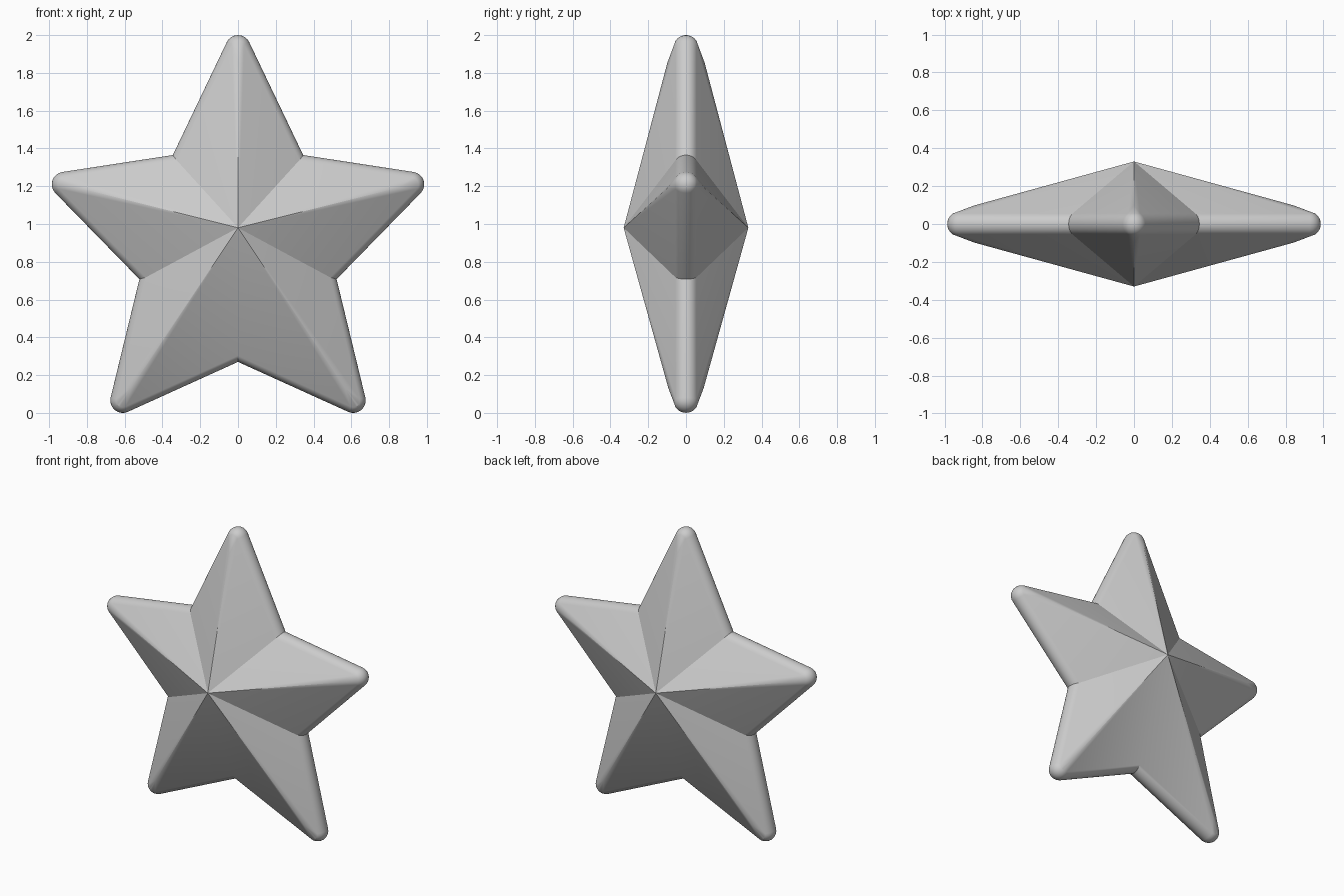
import bpy, bmesh
from math import sin, cos, radians, sqrt
from mathutils import Vector, geometry

if "Cube" in bpy.data.objects:
    bpy.data.objects.remove(bpy.data.objects["Cube"])

R = 0.066                   # rim rounding radius
PHI = radians(57)           # rim arc reaches this far to each side
LEVELS, ARC = 10, 8         # segments across the rim and around each tip
CENTRE, APEX = Vector((0, 0.98)), 0.33

# Right half of the outline (x, z): tip circle centres and sharp notches
half_tips = [(0.92, 1.21), (0.61, 0.066)]
half_notches = [(0.345, 1.365), (0.522, 0.708)]
mirror = lambda pts: [(-x, z) for x, z in reversed(pts)]
tips = [Vector(p) for p in [(0, 2 - R)] + half_tips + mirror(half_tips)]
notches = [Vector(p) for p in half_notches + [(0, 0.27)] + mirror(half_notches)]


def edge_normal(notch, tip, side):
    """Outward normal of the line from a notch tangent to a tip circle."""
    d = tip - notch
    u, k = d.normalized(), R / d.length
    return -k * u + side * sqrt(1 - k * k) * Vector((-u.y, u.x))


n_in = [edge_normal(notches[i - 1], tips[i], 1) for i in range(5)]
n_out = [edge_normal(notches[i], tips[i], -1) for i in range(5)]


def outline(phi):
    """Star outline at one level of the rounded rim."""
    pts, y = [], R * sin(phi)
    for i in range(5):
        for k in range(ARC + 1):
            n = n_in[i].slerp(n_out[i], k / ARC)
            pts.append(tips[i] + R * cos(phi) * n)
        a, b = n_out[i], n_in[(i + 1) % 5]
        pts.append(notches[i] - R * (1 - cos(phi)) * (a + b) / (1 + a.dot(b)))
    return [Vector((p.x, y, p.y)) for p in pts]


bm = bmesh.new()

# Rounded rim
rings = [[bm.verts.new(p) for p in outline(-PHI + 2 * PHI * j / LEVELS)]
         for j in range(LEVELS + 1)]
N = len(rings[0])
for lo, hi in zip(rings, rings[1:]):
    for i in range(N):
        k = (i + 1) % N
        bm.faces.new((lo[i], lo[k], hi[k], hi[i]))

# Faceted front and back, ridges rising to a central peak
step = ARC + 2
for ring, s in ((rings[0], -1), (rings[-1], 1)):
    peak = bm.verts.new((CENTRE.x, s * APEX, CENTRE.y))
    for i in range(5):
        arc = ring[i * step:i * step + ARC + 1]
        before, after = ring[i * step - 1], ring[i * step + ARC + 1]
        q = tips[i] + (CENTRE - tips[i]).normalized() * 0.08
        foot, y = Vector((q.x, 0, q.y)), 0
        for t, n in ((arc[0], before), (arc[-1], after)):
            normal = geometry.normal((peak.co, t.co, n.co))
            hit = geometry.intersect_line_plane(
                foot, foot + Vector((0, 1, 0)), peak.co, normal)
            y += hit.y / 2
        ridge = bm.verts.new((q.x, y, q.y))
        for a, b in zip(arc, arc[1:]):
            bm.faces.new((a, b, ridge))
        for t, n in ((arc[0], before), (arc[-1], after)):
            bm.faces.new((peak, ridge, t))
            bm.faces.new((peak, t, n))

bmesh.ops.recalc_face_normals(bm, faces=bm.faces)
mesh = bpy.data.meshes.new("star")
bm.to_mesh(mesh)
bm.free()
star = bpy.data.objects.new("star", mesh)
bpy.context.collection.objects.link(star)
bpy.context.view_layer.objects.active = star
star.select_set(True)
bpy.ops.object.shade_smooth_by_angle(angle=radians(20))
